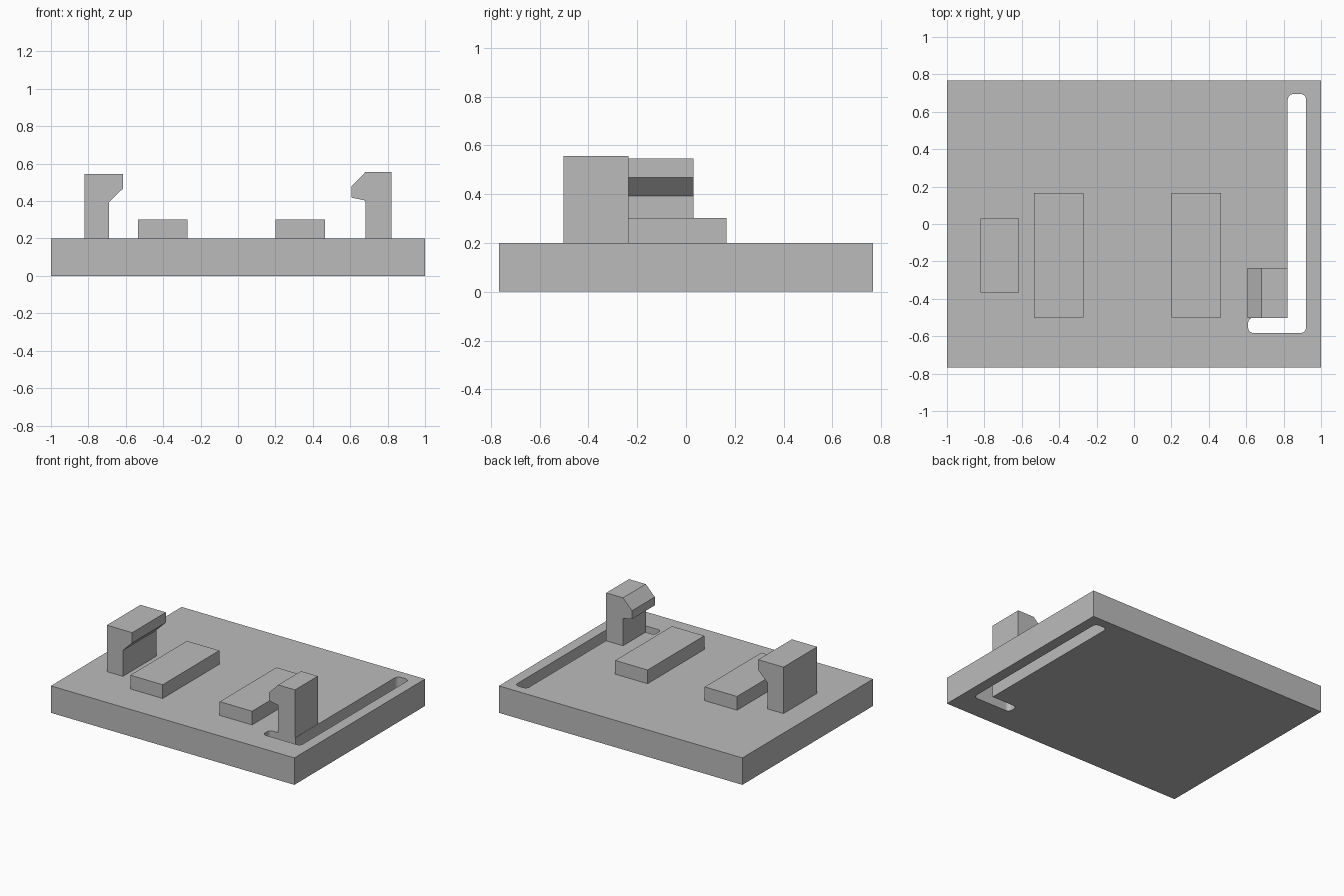
import bpy
import bmesh

cube = bpy.data.objects.get("Cube")
if cube:
    bpy.data.objects.remove(cube, do_unlink=True)

# Single grey finish
grey = bpy.data.materials.new("plain_grey")
grey.use_nodes = True
colour = (0.5, 0.5, 0.5, 1)
grey.diffuse_color = colour
bsdf = next(n for n in grey.node_tree.nodes if n.type == "BSDF_PRINCIPLED")
bsdf.inputs["Base Color"].default_value = colour


def extrude(name, points, axis, start, end, round_corners=(), radius=0.03):
    """Extrude a profile along y (points are x, z) or z (points are x, y)."""
    bm = bmesh.new()
    place = (lambda a, b: (a, start, b)) if axis == "y" else (lambda a, b: (a, b, start))
    verts = [bm.verts.new(place(*p)) for p in points]
    face = bm.faces.new(verts)
    if round_corners:
        bmesh.ops.bevel(bm, geom=[verts[i] for i in round_corners], offset=radius,
                        segments=6, profile=0.5, affect="VERTICES")
        face = bm.faces[:][0]
    shift = (0, end - start, 0) if axis == "y" else (0, 0, end - start)
    result = bmesh.ops.extrude_face_region(bm, geom=[face], use_keep_orig=True)
    moved = [g for g in result["geom"] if isinstance(g, bmesh.types.BMVert)]
    bmesh.ops.translate(bm, verts=moved, vec=shift)
    bmesh.ops.recalc_face_normals(bm, faces=bm.faces)
    mesh = bpy.data.meshes.new(name)
    bm.to_mesh(mesh)
    bm.free()
    mesh.materials.append(grey)
    obj = bpy.data.objects.new(name, mesh)
    bpy.context.collection.objects.link(obj)
    return obj


def rectangle(x0, x1, y0, y1):
    return [(x0, y0), (x1, y0), (x1, y1), (x0, y1)]


TOP = 0.2

# Base plate with an L-shaped through slot
plate = extrude("base_plate", rectangle(-1, 1, -0.767, 0.767), "z", 0, TOP)
slot = [(0.61, -0.583), (0.92, -0.583), (0.92, 0.695),
        (0.822, 0.695), (0.822, -0.50), (0.61, -0.50)]
cutter = extrude("slot_cutter", slot, "z", -0.1, 0.3, round_corners=(0, 1, 2, 3, 5))
cutter.hide_render = True
cut = plate.modifiers.new("slot", "BOOLEAN")
cut.operation = "DIFFERENCE"
cut.solver = "EXACT"
cut.object = cutter
bpy.context.view_layer.update()
graph = bpy.context.evaluated_depsgraph_get()
cut_mesh = bpy.data.meshes.new_from_object(plate.evaluated_get(graph))
plate.modifiers.clear()
plate.data = cut_mesh
bpy.data.objects.remove(cutter, do_unlink=True)

# Two raised pads
for name, x in (("right_pad", -0.535), ("left_pad", 0.2)):
    extrude(name, rectangle(x, x + 0.266, -0.5, 0.165), "z", TOP, 0.302)

# Fixed hook with a square top and sloped underside
extrude("right_hook",
        [(-0.822, TOP), (-0.69, TOP), (-0.69, 0.393), (-0.614, 0.468),
         (-0.614, 0.545), (-0.822, 0.545)], "y", -0.365, 0.03)

# Snap hook with a chamfered top, beside the slot
extrude("left_snap_hook",
        [(0.682, TOP), (0.82, TOP), (0.82, 0.556), (0.682, 0.556),
         (0.608, 0.48), (0.608, 0.418), (0.682, 0.403)], "y", -0.502, -0.235)
